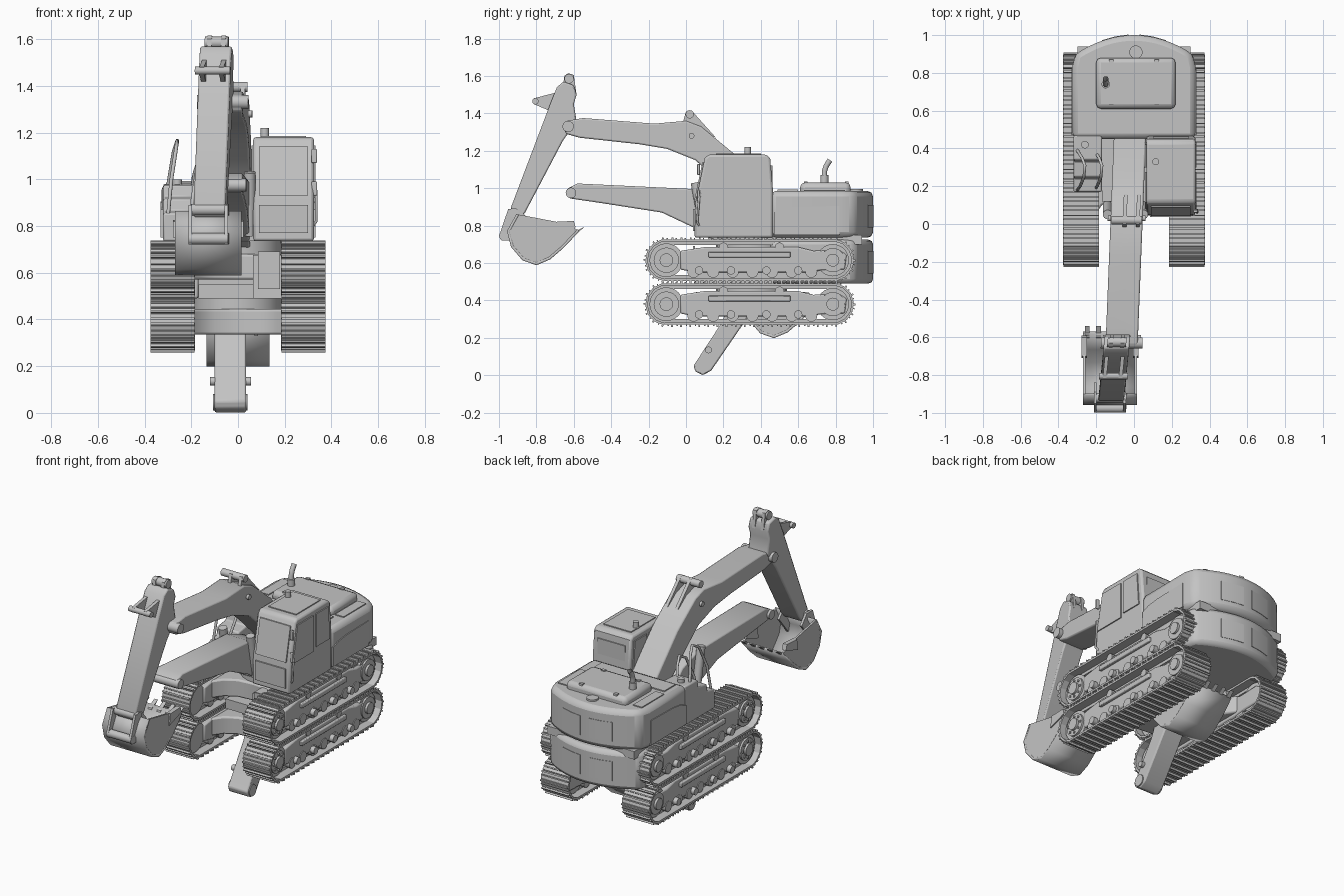
import bpy, bmesh, math
from mathutils import Matrix, Vector

cube = bpy.data.objects.get("Cube")
if cube:
    bpy.data.objects.remove(cube)

GREY = (0.55, 0.55, 0.55, 1)
mat = bpy.data.materials.new("grey paint")
mat.use_nodes = True
mat.diffuse_color = GREY
mat.node_tree.nodes["Principled BSDF"].inputs["Base Color"].default_value = GREY
built = []

# Sideways slant of the digging arm: (slope along y, offset)
BOOM, STICK = (0.04, -0.04), (0.1, -0.028)


def finish(name, bm, bevel=0.0, swing=(0, 0)):
    """Turn a bmesh into an object; swing slants the digging arm sideways."""
    bmesh.ops.recalc_face_normals(bm, faces=bm.faces)
    for v in bm.verts:
        v.co.x += swing[0] * v.co.y + swing[1]
    me = bpy.data.meshes.new(name)
    bm.to_mesh(me)
    bm.free()
    me.materials.append(mat)
    ob = bpy.data.objects.new(name, me)
    bpy.context.collection.objects.link(ob)
    if bevel:
        m = ob.modifiers.new("Bevel", "BEVEL")
        m.width, m.segments, m.limit_method = bevel, 2, "ANGLE"
        m.angle_limit = math.radians(40)
    built.append(ob)
    return ob


def prism(name, pts, a, b, axis="x", bevel=0.0, swing=(0, 0)):
    """Extrude a (y, z) profile along x, or an (x, y) plan along z."""
    bm = bmesh.new()
    place = (lambda p, t: (t, *p)) if axis == "x" else (lambda p, t: (*p, t))
    lo = [bm.verts.new(place(p, a)) for p in pts]
    hi = [bm.verts.new(place(p, b)) for p in pts]
    bm.faces.new(lo)
    bm.faces.new(hi)
    for i in range(len(pts)):
        j = (i + 1) % len(pts)
        bm.faces.new((lo[i], lo[j], hi[j], hi[i]))
    return finish(name, bm, bevel, swing)


def box(name, x, y, z, bevel=0.0):
    plan = [(x[0], y[0]), (x[1], y[0]), (x[1], y[1]), (x[0], y[1])]
    return prism(name, plan, z[0], z[1], "z", bevel)


def rod(name, p, q, r, swing=(0, 0)):
    bm = bmesh.new()
    p, q = Vector(p), Vector(q)
    d = q - p
    turn = d.to_track_quat("Z", "Y").to_matrix().to_4x4()
    bmesh.ops.create_cone(bm, cap_ends=True, segments=24, radius1=r, radius2=r,
                          depth=d.length, matrix=Matrix.Translation((p + q) / 2) @ turn)
    return finish(name, bm, 0, swing)


def pin(name, y, z, x0, x1, r, swing=(0, 0)):
    return rod(name, (x0, y, z), (x1, y, z), r, swing)


def pipe(name, pts, r):
    cu = bpy.data.curves.new(name, "CURVE")
    cu.dimensions, cu.bevel_depth, cu.bevel_resolution = "3D", r, 3
    sp = cu.splines.new("POLY")
    sp.points.add(len(pts) - 1)
    for s, p in zip(sp.points, pts):
        s.co = (*p, 1)
    cu.materials.append(mat)
    ob = bpy.data.objects.new(name, cu)
    bpy.context.collection.objects.link(ob)


# Crawler tracks: shoes follow a stadium path round sprocket and idler
Y0, Y1, R = -0.105, 0.785, 0.104


def loop_point(s, r):
    run, arc = Y1 - Y0, math.pi * R
    s %= 2 * (run + arc)
    if s < run:
        return Vector((0, Y0 + s, r)), 0
    if s < run + arc:
        a = (s - run) / R
        return Vector((0, Y1 + r * math.sin(a), r * math.cos(a))), -a
    if s < 2 * run + arc:
        return Vector((0, Y1 - (s - run - arc), -r)), math.pi
    a = (s - 2 * run - arc) / R
    return Vector((0, Y0 - r * math.sin(a), -r * math.cos(a))), math.pi - a


def track(side, level, cz):
    tag = f"{level}_{side}"
    k = 1 if side == "left" else -1
    cx, count = 0.28 * k, 50
    total = 2 * (Y1 - Y0 + math.pi * R)
    bm = bmesh.new()
    for i in range(count):
        for shift, r, size in ((0, R, (0.19, 0.05, 0.012)), (-0.016, R + 0.01, (0.188, 0.009, 0.017)),
                               (0.004, R + 0.008, (0.188, 0.007, 0.012)), (0, R - 0.014, (0.08, 0.05, 0.02))):
            co, ang = loop_point(i * total / count + shift, r)
            m = Matrix.Translation(co + Vector((cx, 0, cz))) @ Matrix.Rotation(ang, 4, "X")
            bmesh.ops.create_cube(bm, size=1, matrix=m @ Matrix.Diagonal((*size, 1)))
    finish(f"{tag}_track_shoes", bm)
    # Frame, drive wheels and rollers
    frame = [(-0.03, -0.05), (0.05, -0.065), (0.64, -0.065), (0.72, -0.055), (0.85, -0.05),
             (0.86, 0.03), (0.82, 0.055), (0.68, 0.05), (0.6, 0.07), (0.1, 0.07), (-0.03, 0.05)]
    prism(f"{tag}_track_frame", [(y, z + cz) for y, z in frame], 0.21 * k, 0.345 * k, bevel=0.008)
    box(f"{tag}_frame_step", sorted((0.34 * k, 0.362 * k)), (0.12, 0.56), (cz + 0.015, cz + 0.045), 0.005)
    for part, y, r in (("sprocket", Y0, 0.09), ("idler", Y1, 0.086)):
        pin(f"{tag}_{part}", y, cz, 0.22 * k, 0.34 * k, r)
        pin(f"{tag}_{part}_rim", y, cz, 0.33 * k, 0.352 * k, r * 0.75)
        pin(f"{tag}_{part}_hub", y, cz, 0.34 * k, 0.366 * k, r * 0.4)
    for i in range(8):
        a = i * math.pi / 4
        pin(f"{tag}_bolt", Y0 + 0.05 * math.cos(a), cz + 0.05 * math.sin(a), 0.34 * k, 0.359 * k, 0.007)
    for i in range(7):
        pin(f"{tag}_roller", 0.04 + 0.105 * i, cz - 0.062, 0.215 * k, 0.35 * k, 0.032)
    for y in (0.07, 0.24, 0.43, 0.6):
        pin(f"{tag}_roller_cap", y, cz - 0.055, 0.34 * k, 0.372 * k, 0.022)
    for y in (0.2, 0.5):
        pin(f"{tag}_top_roller", y, cz + 0.07, 0.22 * k, 0.35 * k, 0.024)


for level, cz in (("upper", 0.615), ("lower", 0.38)):
    for side in ("left", "right"):
        track(side, level, cz)
    # Centre carbody with waisted legs reaching the tracks
    half = [(0.22, 0.03), (0.17, 0.1), (0.1, 0.14), (0, 0.15)]
    plan = half + [(-x, y) for x, y in half[-2::-1]]
    plan += [(x, 0.7 - y) for x, y in plan[::-1]]
    prism(f"{level}_carbody", plan, cz - 0.045, cz + 0.065, "z", 0.01)
    rod(f"{level}_swing_ring", (0, 0.35, cz + 0.05), (0, 0.35, cz + 0.12), 0.19)

# House and counterweight with a shallow bowed tail
N = 16
house = [(-0.327, 0.83), (-0.325, 0.45), (0.325, 0.45), (0.327, 0.83)]
house += [(x, 0.9 + 0.1 * (1 - (x / 0.31) ** 2)) for x in (0.31 - 0.62 * i / N for i in range(N + 1))]
prism("upper_house", house, 0.735, 0.985, "z", 0.03)
prism("lower_house", house, 0.49, 0.725, "z", 0.025)
box("belly_seam", (-0.3, 0.3), (0.4, 0.94), (0.7, 0.75))
tank = [(0.17, 0), (0.17, 0.12), (0.24, 0.13), (0.25, 0.18), (0.33, 0.19), (0.34, 0.24), (0.47, 0.245), (0.47, 0)]
for z, name in ((0.735, "upper"), (0.49, "lower")):
    prism(f"{name}_right_steps", [(y, h + z) for y, h in tank], -0.32, -0.17, bevel=0.008)
    box(f"{name}_boom_well", (-0.17, 0.08), (0.12, 0.47), (z, z + 0.06))
box("engine_hood", (-0.2, 0.22), (0.61, 0.88), (0.96, 1.03), 0.025)
box("front_deck_plate", (-0.27, 0.24), (0.49, 0.6), (0.98, 0.992))
arch = [(0.47, 0.75), (0.47, 0.87), (0.52, 0.89), (0.6, 0.9), (0.82, 0.905), (0.82, 0.75)]
for k in (-1, 1):
    prism("side_door", arch, 0.322 * k, 0.331 * k)
    box("deck_grille", sorted((0.23 * k, 0.29 * k)), (0.63, 0.85), (0.98, 0.991))
    for y in (0.64, 0.86):
        box("hood_latch", (0.12 * k - 0.012, 0.12 * k + 0.012), (y - 0.01, y + 0.01), (1.02, 1.036))
    for z in (0.79, 0.545):
        tail = [(0.03 * k, 0.95), (0.03 * k, 1.003), (0.1 * k, 0.993), (0.17 * k, 0.973), (0.17 * k, 0.95)]
        prism("tail_panel", tail, z, z + 0.12, "z")
rod("lifting_eye", (0.01, 0.91, 0.96), (0.01, 0.91, 0.995), 0.035)
pipe("exhaust", [(-0.15, 0.74, 1.0), (-0.15, 0.74, 1.09), (-0.15, 0.75, 1.12), (-0.15, 0.77, 1.15)], 0.015)
rod("exhaust_base", (-0.15, 0.74, 1.01), (-0.15, 0.74, 1.07), 0.022)
rod("filler_cap", (-0.26, 0.42, 0.97), (-0.26, 0.42, 1.0), 0.02)

# Handrails arching over the right steps
for dx in (0, 0.09):
    rail = [(-0.3, 0.39, 0.97), (-0.275, 0.35, 1.12), (-0.26, 0.31, 1.165), (-0.265, 0.25, 1.13),
            (-0.285, 0.2, 1.0), (-0.3, 0.18, 0.84)]
    pipe("handrail", [(x + dx, y, z - dx) for x, y, z in rail], 0.008)

# Cab with window plates
cab = [(0.045, 0.735), (0.05, 0.92), (0.1, 1.16), (0.12, 1.18), (0.43, 1.18), (0.45, 1.16), (0.465, 0.99), (0.465, 0.735)]
prism("cab", cab, 0.065, 0.325, bevel=0.012)
prism("lower_cab", [(y, min(z, 0.92) - 0.245) for y, z in cab], 0.065, 0.325)
door = [(0.07, 0.92), (0.115, 1.145), (0.275, 1.145), (0.275, 0.92)]
rear = [(0.3, 0.94), (0.3, 1.145), (0.42, 1.145), (0.435, 0.94)]
for x in (0.058, 0.323):
    prism("cab_side_window", door, x, x + 0.009)
    prism("cab_rear_side_window", rear, x, x + 0.009)
prism("cab_windscreen", [(0.043, 0.93), (0.088, 1.14), (0.1, 1.14), (0.055, 0.93)], 0.09, 0.3)
box("cab_lower_window", (0.09, 0.3), (0.038, 0.047), (0.77, 0.89))
box("lower_cab_window", (0.085, 0.18), (0.038, 0.047), (0.53, 0.69))
box("cab_back_window", (0.1, 0.29), (0.455, 0.462), (1.02, 1.12))
box("cab_roof_hatch", (0.1, 0.29), (0.16, 0.4), (1.175, 1.186))
rod("roof_beacon", (0.115, 0.33, 1.17), (0.115, 0.33, 1.22), 0.018)
pipe("cab_grab_rail", [(0.32, 0.07, 0.8), (0.335, 0.06, 0.82), (0.335, 0.07, 0.95), (0.32, 0.08, 0.97)], 0.006)
for z in (0.93, 1.07):
    box("cab_mirror", (0.315, 0.338), (0.06, 0.075), (z, z + 0.06), 0.004)

# Upper boom, stick and their pins
boom = [(-0.66, 1.33), (-0.64, 1.36), (-0.55, 1.375), (-0.17, 1.345), (0, 1.36), (0.08, 1.33), (0.25, 1.19),
        (0.46, 0.95), (0.44, 0.86), (0.36, 0.85), (0.17, 1.04), (0.05, 1.15), (-0.1, 1.21), (-0.25, 1.235), (-0.57, 1.27), (-0.64, 1.29)]
prism("boom", boom, -0.085, 0.085, bevel=0.008, swing=BOOM)
for x in (-0.02, 0.05):
    prism("boom_bracket", [(-0.02, 1.34), (0, 1.41), (0.03, 1.415), (0.16, 1.27)], x, x + 0.02, swing=BOOM)
stick = [(-0.69, 1.54), (-0.655, 1.57), (-0.6, 1.55), (-0.585, 1.5), (-0.6, 1.45), (-0.585, 1.36), (-0.66, 1.25), (-0.86, 0.87),
         (-0.89, 0.83), (-0.93, 0.84), (-0.935, 0.9), (-0.73, 1.44)]
prism("stick", stick, -0.068, 0.068, bevel=0.008, swing=STICK)
for x in (-0.04, 0.02):
    prism("stick_top_ear", [(-0.66, 1.53), (-0.65, 1.6), (-0.63, 1.615), (-0.6, 1.605), (-0.585, 1.5)], x, x + 0.02, swing=STICK)
    prism("stick_bracket", [(-0.7, 1.51), (-0.815, 1.48), (-0.815, 1.45), (-0.72, 1.41)], x * 1.4, x * 1.4 + 0.02, swing=STICK)
for y, z, w, r, arm in ((-0.625, 1.585, 0.05, 0.025, STICK), (-0.805, 1.465, 0.075, 0.017, STICK), (-0.63, 1.33, 0.11, 0.03, BOOM),
                        (0.02, 1.395, 0.08, 0.022, BOOM), (0.03, 1.28, 0.1, 0.015, BOOM),
                        (-0.92, 0.87, 0.08, 0.025, STICK), (-0.975, 0.745, 0.085, 0.024, STICK)):
    pin("arm_pin", y, z, -w, w, r, arm)

# Lower boom and the lowered stick underneath
low_boom = [(-0.645, 0.97), (-0.63, 1.0), (-0.58, 1.025), (0.05, 0.995), (0.2, 0.94), (0.42, 0.7),
            (0.36, 0.62), (0.24, 0.66), (0.04, 0.79), (-0.13, 0.87), (-0.45, 0.92), (-0.62, 0.945)]
prism("lower_boom", low_boom, -0.085, 0.085, bevel=0.008, swing=BOOM)
pin("lower_boom_pin", -0.615, 0.975, -0.1, 0.1, 0.028, BOOM)
low_stick = [(0.04, 0.05), (0.05, 0.02), (0.09, 0), (0.135, 0.025), (0.31, 0.28), (0.46, 0.52), (0.3, 0.55), (0.19, 0.28)]
prism("lower_stick", low_stick, -0.1, 0.035, bevel=0.008)
pin("lower_stick_pin", 0.12, 0.135, -0.12, 0.055, 0.018)
pin("lower_stick_end_pin", 0.09, 0.045, -0.106, 0.041, 0.035)

# Boom lift cylinders
for x in (-0.14, 0.05):
    rod("lift_cylinder", (x, 0.1, 0.76), (x, 0.05, 1.03), 0.025)


def bucket(name, dy, dz, x0, x1):
    """Open scoop: bent shell, two cheeks, teeth and hanger ears."""
    arc = [(-0.575, 0.775), (-0.66, 0.685), (-0.73, 0.625), (-0.8, 0.595), (-0.87, 0.62),
           (-0.93, 0.69), (-0.95, 0.77), (-0.9, 0.86)]
    arc = [(y + dy, z + dz) for y, z in arc]
    bm = bmesh.new()
    rows = [[bm.verts.new((x, *p)) for x in (x0, x1)] for p in arc]
    for r, s in zip(rows, rows[1:]):
        bm.faces.new((r[0], r[1], s[1], s[0]))
    shell = finish(f"{name}_shell", bm)
    solid = shell.modifiers.new("Solidify", "SOLIDIFY")
    solid.thickness, solid.offset = 0.014, 0
    for x in (x0, x1 - 0.012):
        prism(f"{name}_cheek", arc + [(-0.64 + dy, 0.81 + dz)], x, x + 0.012)
        prism(f"{name}_side_cutter", [(y + dy, z + dz) for y, z in ((-0.7, 0.82), (-0.6, 0.825), (-0.59, 0.79), (-0.71, 0.75))],
              x - 0.008, x + 0.02)
    for i in range(5):
        x = x0 + 0.01 + i * (x1 - x0 - 0.045) / 4
        tooth = [(-0.61, 0.735), (-0.54, 0.795), (-0.6, 0.765)]
        prism(f"{name}_tooth", [(y + dy, z + dz) for y, z in tooth], x, x + 0.025)
    mid = (x0 + x1) / 2
    for x in (mid - 0.085, mid + 0.07):
        ear = [(-0.95, 0.89), (-0.89, 0.89), (-0.84, 0.83), (-0.93, 0.72), (-0.985, 0.72), (-0.998, 0.75)]
        prism(f"{name}_ear", [(y + dy, z + dz) for y, z in ear], x, x + 0.015)


bucket("front_bucket", 0, 0, -0.27, 0.015)
bucket("lower_bucket", 1.27, -0.39, -0.135, 0.135)

# Smooth the round parts, keep edges sharp
bpy.ops.object.select_all(action="DESELECT")
for ob in built:
    ob.select_set(True)
bpy.context.view_layer.objects.active = built[0]
bpy.ops.object.shade_smooth_by_angle(angle=math.radians(35))
